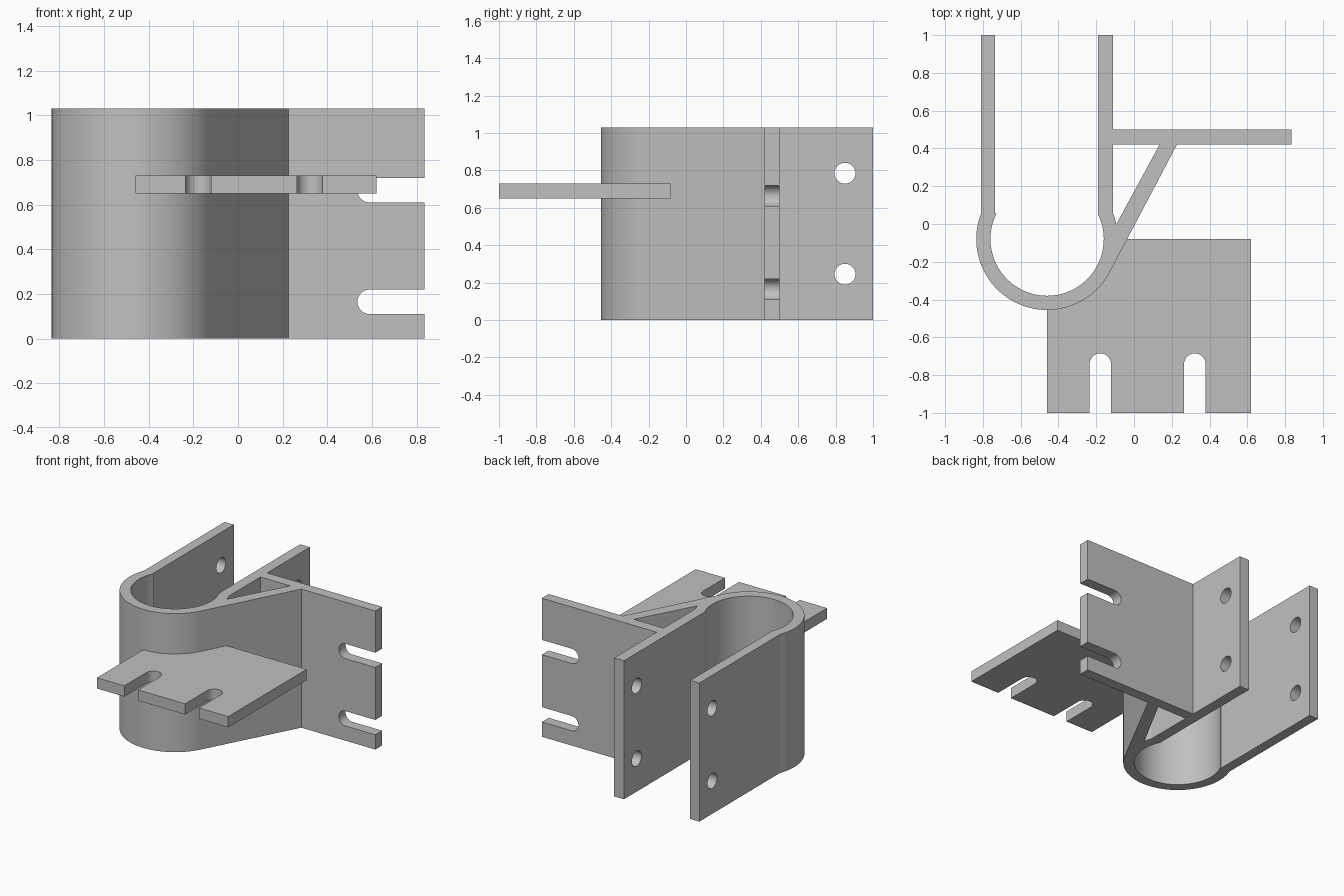
import bpy, bmesh, math
from mathutils import Vector

cube = bpy.data.objects.get("Cube")
if cube:
    bpy.data.objects.remove(cube, do_unlink=True)

GREY = (0.53, 0.53, 0.53, 1)
metal = bpy.data.materials.new("light_grey_metal")
metal.use_nodes = True
metal.diffuse_color = GREY
metal.node_tree.nodes["Principled BSDF"].inputs["Base Color"].default_value = GREY

H = 1.03                      # bracket height
CX, CY = -0.46, -0.08         # collar centre
R_OUT, R_IN = 0.375, 0.3
NECK = 0.055                  # y where the collar meets the arms
WALL_Y = (0.42, 0.5)          # flange front and back
TANGENT = -28                 # angle where the strut leaves the collar


def arc(cx, cy, r, a0, a1, n=16):
    angles = [math.radians(a0 + (a1 - a0) * i / n) for i in range(n + 1)]
    return [(cx + r * math.cos(a), cy + r * math.sin(a)) for a in angles]


def prism(name, loops, axes, low, high):
    """Fill flat outlines (inner loops become holes) and extrude them.
    axes lists the world axes of the outline's u, v and the depth."""
    def place(u, v, w):
        p = Vector()
        for axis, value in zip(axes, (u, v, w)):
            p["xyz".index(axis)] = value
        return p

    bm = bmesh.new()
    edges = []
    for loop in loops:
        vs = [bm.verts.new(place(u, v, low)) for u, v in loop]
        edges += [bm.edges.new((a, b)) for a, b in zip(vs, vs[1:] + vs[:1])]
    bmesh.ops.triangle_fill(bm, edges=edges, use_beauty=True, normal=place(0, 0, 1))
    top = bmesh.ops.extrude_face_region(bm, geom=bm.faces[:], use_keep_orig=True)["geom"]
    bmesh.ops.translate(bm, vec=place(0, 0, high - low),
                        verts=[g for g in top if isinstance(g, bmesh.types.BMVert)])
    bmesh.ops.recalc_face_normals(bm, faces=bm.faces[:])
    mesh = bpy.data.meshes.new(name)
    bm.to_mesh(mesh)
    bm.free()
    mesh.materials.append(metal)
    obj = bpy.data.objects.new(name, mesh)
    bpy.context.collection.objects.link(obj)
    bpy.ops.object.select_all(action='DESELECT')
    obj.select_set(True)
    bpy.context.view_layer.objects.active = obj
    bpy.ops.object.shade_smooth_by_angle(angle=math.radians(30))
    return obj


# Open round collar
rise = NECK - CY
a_out = math.degrees(math.asin(rise / R_OUT))
a_in = math.degrees(math.asin(rise / R_IN))
collar = (arc(CX, CY, R_OUT, a_out, -180 - a_out, 64)
          + arc(CX, CY, R_IN, -180 - a_in, a_in, 64))
prism("collar", [collar], "xyz", 0, H)

# Two parallel clamp arms with bolt holes
arm = [(NECK, 0), (1, 0), (1, H), (NECK, H)]
holes = [arc(0.85, z, 0.056, 0, 360, 32)[:-1] for z in (0.245, 0.785)]
for name, x0, x1 in (("right_arm", -0.81, -0.735), ("left_arm", -0.19, -0.11)):
    prism(name, [arm] + holes, "yzx", x0, x1)

# Side flange with two open slots
flange = [(-0.11, 0), (0.835, 0)]
for z in (0.165, 0.665):
    flange += [(0.835, z - 0.055)] + arc(0.59, z, 0.055, -90, -270) + [(0.835, z + 0.055)]
flange += [(0.835, H), (-0.11, H)]
prism("side_flange", [flange], "xzy", *WALL_Y)

# Diagonal strut from collar to flange
strut = arc(CX, CY, R_OUT, TANGENT, 12.2, 12) + [(0.135, WALL_Y[0]), (0.227, WALL_Y[0])]
prism("diagonal_strut", [strut], "xyz", 0, H)

# Horizontal front plate with two open slots, ending against collar and strut
plate = [(CX, -1)]
for x in (-0.178, 0.322):
    plate += [(x - 0.057, -1)] + arc(x, -0.742, 0.057, 180, 0) + [(x + 0.057, -1)]
plate += [(0.62, -1), (0.62, CY), (-0.045, CY)]
plate += arc(CX, CY, R_OUT - 0.01, TANGENT, -90, 20)
prism("front_plate", [plate], "xyz", 0.65, 0.73)
